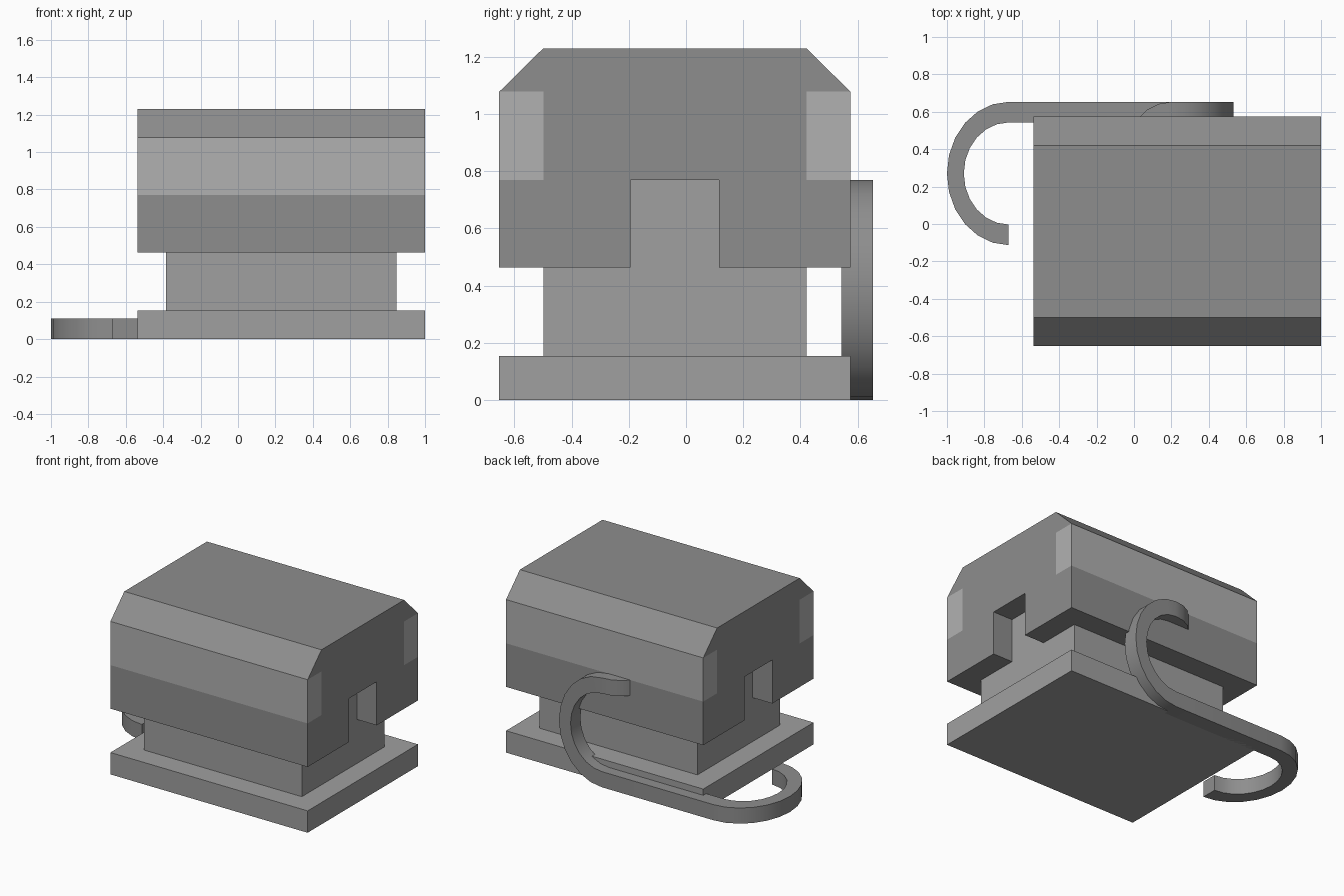
import bpy, bmesh
from math import sin, cos, pi, radians
from mathutils import Vector

if "Cube" in bpy.data.objects:
    bpy.data.objects.remove(bpy.data.objects["Cube"])

X0, X1, Y0, Y1 = -0.537, 1.0, -0.653, 0.575
YM = (Y0 + Y1) / 2


def grey(name, v):
    m = bpy.data.materials.new(name)
    m.diffuse_color = (v, v, v, 1)
    m.use_nodes = True
    m.node_tree.nodes["Principled BSDF"].inputs["Base Color"].default_value = m.diffuse_color
    return m


DARK, MID, LIGHT = grey("dark_grey", 0.27), grey("mid_grey", 0.35), grey("light_grey", 0.44)


def sweep(name, rings, mat):
    """Join matching rings of points into a closed solid."""
    bm = bmesh.new()
    vs = [[bm.verts.new(p) for p in r] for r in rings]
    n = len(rings[0])
    for a, b in zip(vs, vs[1:]):
        for i in range(n):
            j = (i + 1) % n
            bm.faces.new((a[i], a[j], b[j], b[i]))
    bm.faces.new(vs[0])
    bm.faces.new(vs[-1][::-1])
    bmesh.ops.recalc_face_normals(bm, faces=bm.faces)
    me = bpy.data.meshes.new(name)
    bm.to_mesh(me)
    bm.free()
    me.materials.append(mat)
    ob = bpy.data.objects.new(name, me)
    bpy.context.collection.objects.link(ob)
    return ob


def prism(name, half_profile, x0, x1, mat):
    """Extrude along x a y-z profile mirrored about the body's middle plane."""
    pts = [(YM + d, z) for d, z in half_profile]
    pts += [(YM - d, z) for d, z in reversed(half_profile)]
    return sweep(name, [[(x, y, z) for y, z in pts] for x in (x0, x1)], mat)


H = (Y1 - Y0) / 2
# base slab
prism("base", [(H, 0), (H, 0.154)], X0, X1, MID)
# neck with a narrow tongue rising into the head
prism("neck", [(0.46, 0.154), (0.46, 0.463), (0.155, 0.463), (0.155, 0.77)],
      X0 + 0.153, X1 - 0.153, MID)
# chamfered head, notched below and rebated for the side bars
prism("head", [(0.155, 0.77), (0.155, 0.463), (H, 0.463), (H, 0.77), (0.46, 0.77),
               (0.46, 1.078), (H, 1.078), (0.46, 1.23)], X0, X1, DARK)
# light bars along both long sides
for name, a, b in (("front_bar", Y0, Y0 + 0.154), ("back_bar", Y1 - 0.154, Y1)):
    sweep(name, [[(x, a, 0.77), (x, b, 0.77), (x, b, 1.078), (x, a, 1.078)]
                 for x in (X0, X1)], LIGHT)

# cable: flat curl on the ground, straight run, upright curl, end bending into the head
T, N = 0.055, 12


def ring(c, a, b):
    c, a, b = Vector(c), Vector(a), Vector(b)
    return [c + a + b, c + a - b, c - a - b, c - a + b]


rings = []
for i in range(N + 1):
    t = 1.5 * pi - pi * i / N
    rings.append(ring((-0.67 + 0.285 * cos(t), 0.27 + 0.328 * sin(t), T),
                      (0.045 * cos(t), T * sin(t), 0), (0, 0, T)))
for i in range(N + 1):
    t = -pi / 2 + pi * i / N
    rings.append(ring((0.2 + 0.288 * cos(t), 0.598, 0.385 + 0.33 * sin(t)),
                      (0, T, 0), (-0.045 * cos(t), 0, -T * sin(t))))
for i in range(1, 5):
    t = radians(18 * i)
    rings.append(ring((0.2 - 0.17 * sin(t), 0.428 + 0.17 * cos(t), 0.715),
                      (-T * sin(t), T * cos(t), 0), (0, 0, -T)))
cable = sweep("cable", rings, DARK)
bpy.context.view_layer.objects.active = cable
cable.select_set(True)
bpy.ops.object.shade_smooth_by_angle(angle=radians(30))
